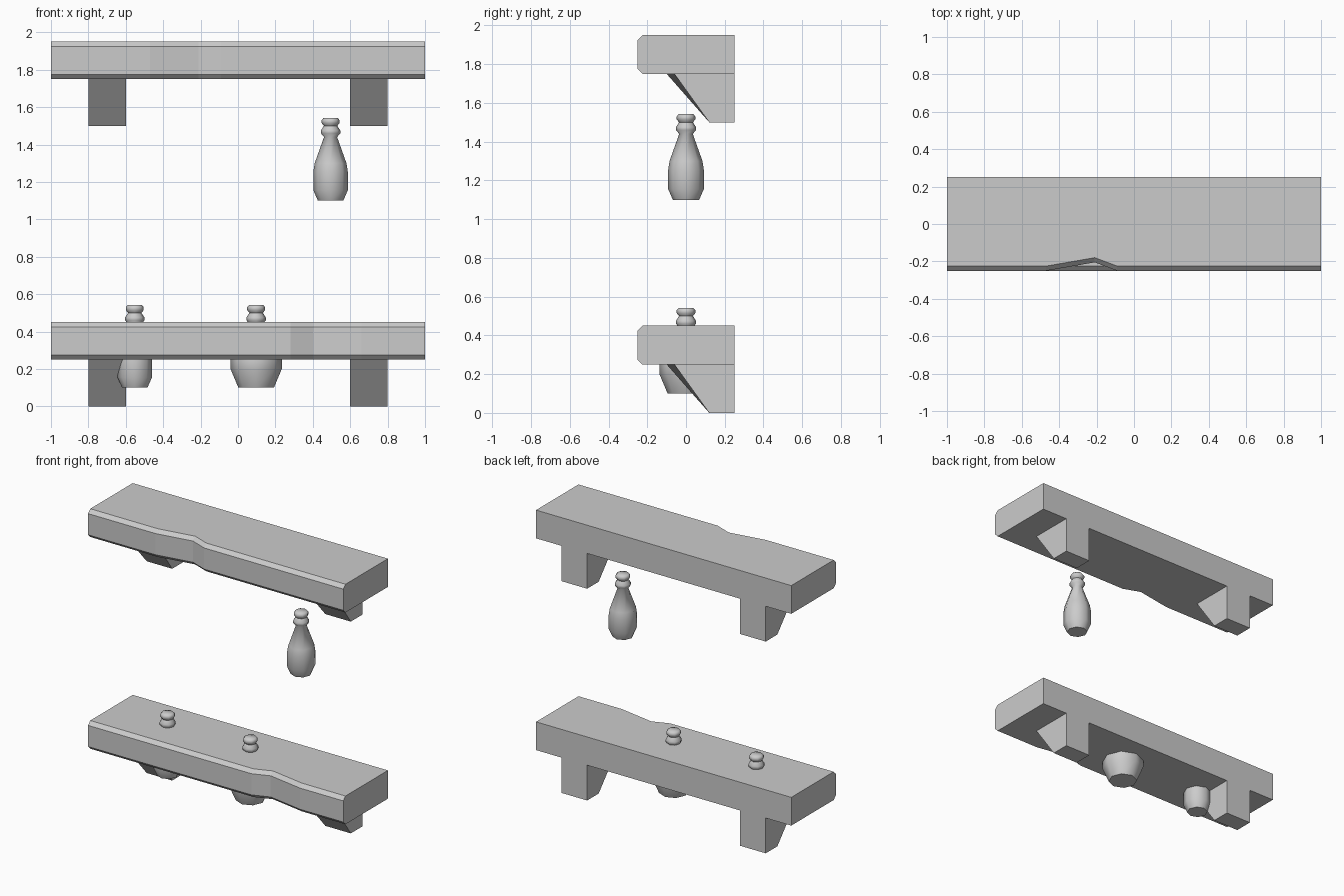
import bpy, bmesh, math

if "Cube" in bpy.data.objects:
    bpy.data.objects.remove(bpy.data.objects["Cube"])


def finish(name, bm):
    bmesh.ops.recalc_face_normals(bm, faces=bm.faces)
    me = bpy.data.meshes.new(name)
    bm.to_mesh(me)
    bm.free()
    ob = bpy.data.objects.new(name, me)
    bpy.context.collection.objects.link(ob)
    return ob


def skin(name, rings):
    """Join equal-sized closed rings of points and cap both ends."""
    bm = bmesh.new()
    loops = [[bm.verts.new(p) for p in ring] for ring in rings]
    n = len(loops[0])
    for a, b in zip(loops, loops[1:]):
        for i in range(n):
            j = (i + 1) % n
            bm.faces.new((a[i], a[j], b[j], b[i]))
    bm.faces.new(loops[0])
    bm.faces.new(loops[-1])
    return finish(name, bm)


# Board: chamfered cross-section swept along x, front pushed in at a worn dent
def board(name, z, dent):
    c = 0.025
    rings = []
    for x, push in [(-1, 0)] + dent + [(1, 0)]:
        f = -0.25 + push
        rings.append([(x, 0.25, z), (x, f + c, z), (x, f, z + c),
                      (x, f, z + 0.2 - c), (x, f + c, z + 0.2), (x, 0.25, z + 0.2)])
    return skin(name, rings)


# Bracket: sloping support with a slightly skewed front
def bracket(name, x, z):
    rings = [[(x + dx, y, z), (x + dx, 0.25, z), (x + dx, 0.25, z - 0.25),
              (x + dx, 0.12, z - 0.25)] for dx, y in ((-0.1, -0.1), (0.1, -0.06))]
    return skin(name, rings)


# Bottle: eight-sided lathe of a body profile plus a ringed neck
NECK = [(0.035, 0.34), (0.052, 0.36), (0.052, 0.375), (0.036, 0.40),
        (0.048, 0.415), (0.048, 0.43), (0.038, 0.442)]
SLIM = [(0.068, 0), (0.092, 0.055), (0.092, 0.155), (0.085, 0.2)]
WIDE = [(0.095, 0), (0.137, 0.1), (0.137, 0.155), (0.125, 0.2)]


def bottle(name, x, z, body):
    rings = [[(x + r * math.cos(k * math.pi / 4), r * math.sin(k * math.pi / 4), z + h)
              for k in range(8)] for r, h in body + NECK]
    ob = skin(name, rings)
    bpy.ops.object.select_all(action='DESELECT')
    ob.select_set(True)
    bpy.context.view_layer.objects.active = ob
    bpy.ops.object.shade_smooth_by_angle(angle=math.radians(60))
    return ob


# Two shelves
dents = {"lower": (0.25, [(0.28, 0), (0.40, 0.045), (0.66, 0)]),
         "upper": (1.75, [(-0.47, 0), (-0.21, 0.045), (-0.09, 0)])}
for level, (z, dent) in dents.items():
    board(level + "_shelf_board", z, dent)
    for side, x in (("left", -0.7), ("right", 0.7)):
        bracket(f"{level}_{side}_bracket", x, z)

# Bottles
bottle("upper_bottle", 0.495, 1.10, SLIM)
bottle("lower_bottle", -0.552, 0.10, SLIM)
bottle("lower_wide_flask", 0.097, 0.10, WIDE)
